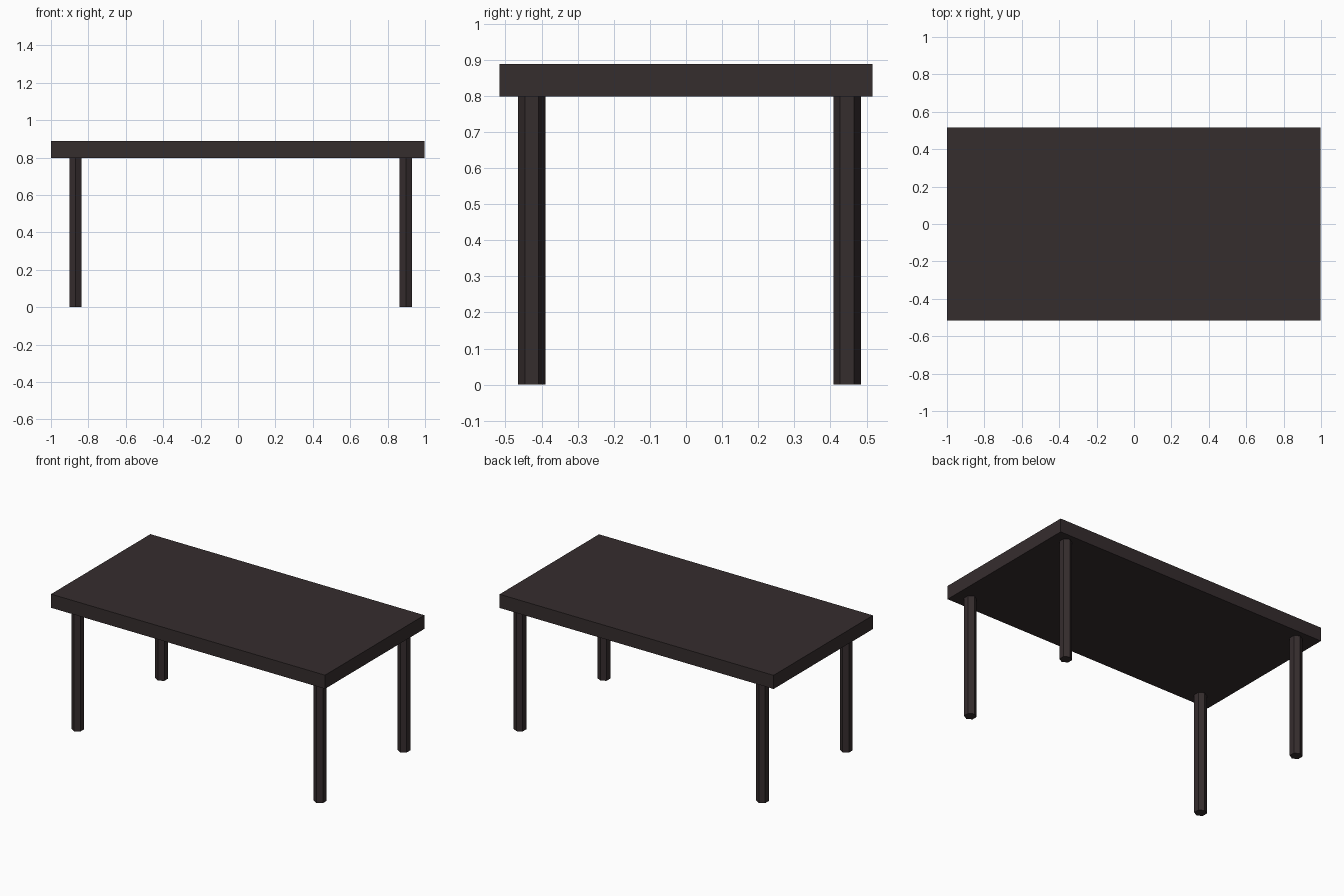
import bpy, math

if "Cube" in bpy.data.objects:
    bpy.data.objects.remove(bpy.data.objects["Cube"])

# single dark brown finish
mat = bpy.data.materials.new("dark brown wood")
mat.diffuse_color = (0.036, 0.026, 0.027, 1)
mat.use_nodes = True
mat.node_tree.nodes["Principled BSDF"].inputs["Base Color"].default_value = mat.diffuse_color


def finish(name):
    ob = bpy.context.object
    ob.name = name
    ob.data.materials.append(mat)
    return ob


# thick rectangular top
Z0, Z1 = 0.798, 0.888
bpy.ops.mesh.primitive_cube_add(size=1, location=(-0.002, 0, (Z0 + Z1) / 2))
top = finish("table_top")
top.scale = (1.996, 1.034, Z1 - Z0)

# four hexagonal legs, corners pointing front and back
for side, x in (("left", -0.869), ("right", 0.897)):
    for end, y in (("front", -0.427), ("back", 0.446)):
        bpy.ops.mesh.primitive_cylinder_add(
            vertices=6, radius=0.038, depth=Z0, location=(x, y, Z0 / 2))
        finish(f"{end}_{side}_leg")
